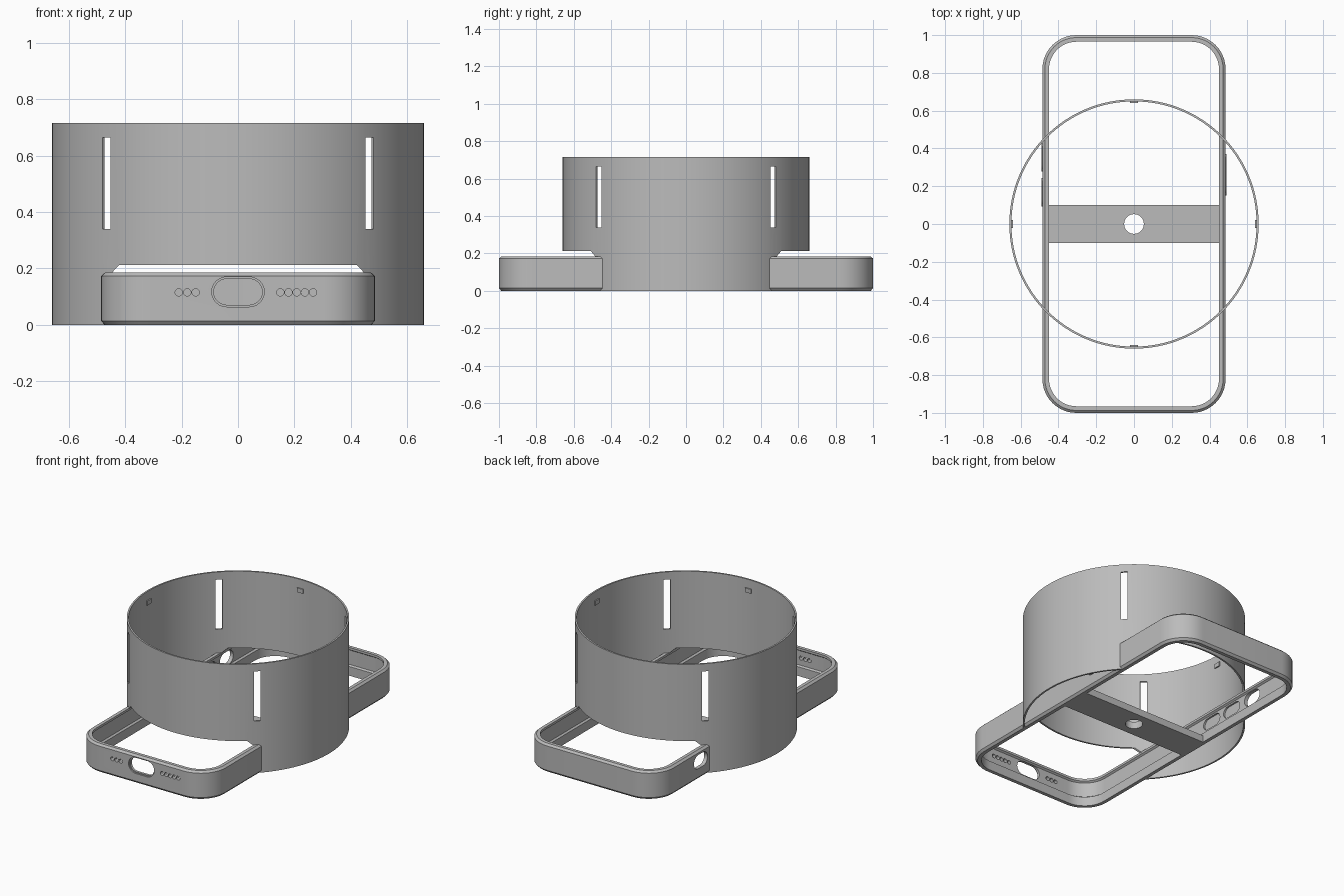
import bpy, bmesh, math
from mathutils import Matrix

if "Cube" in bpy.data.objects:
    bpy.data.objects.remove(bpy.data.objects["Cube"])

grey = bpy.data.materials.new("plain_grey")
grey.diffuse_color = (0.5, 0.5, 0.5, 1)
grey.use_nodes = True
grey.node_tree.nodes["Principled BSDF"].inputs["Base Color"].default_value = grey.diffuse_color


def finish(name, bm):
    bmesh.ops.recalc_face_normals(bm, faces=bm.faces)
    me = bpy.data.meshes.new(name)
    bm.to_mesh(me)
    bm.free()
    me.materials.append(grey)
    ob = bpy.data.objects.new(name, me)
    bpy.context.collection.objects.link(ob)
    return ob


def sweep(name, outline, section):
    """Closed (inset, z) section carried around an outline."""
    bm = bmesh.new()
    rows = [[bm.verts.new((x, y, z)) for x, y in outline(d)] for d, z in section]
    n = len(rows[0])
    for i, a in enumerate(rows):
        b = rows[(i + 1) % len(rows)]
        for j in range(n):
            k = (j + 1) % n
            bm.faces.new((a[j], a[k], b[k], b[j]))
    return finish(name, bm)


def prism(name, pts, axis, lo, hi, turn=0.0):
    """2D shape extruded along x, y or z, then turned about z."""
    put = {'x': lambda u, v, t: (t, u, v),
           'y': lambda u, v, t: (u, t, v),
           'z': lambda u, v, t: (u, v, t)}[axis]
    bm = bmesh.new()
    a = [bm.verts.new(put(u, v, lo)) for u, v in pts]
    b = [bm.verts.new(put(u, v, hi)) for u, v in pts]
    bm.faces.new(a)
    bm.faces.new(b[::-1])
    n = len(pts)
    for j in range(n):
        k = (j + 1) % n
        bm.faces.new((a[j], a[k], b[k], b[j]))
    bm.transform(Matrix.Rotation(turn, 4, 'Z'))
    return finish(name, bm)


def rect(u0, u1, v0, v1):
    return [(u0, v0), (u1, v0), (u1, v1), (u0, v1)]


def stadium(cu, cv, w, h, n=12):
    r, s = h / 2, max(w - h, 0) / 2
    pts = []
    for side in (1, -1):
        for i in range(n + 1):
            if s == 0 and i == n:
                continue
            t = math.pi * (i / n - 0.5) + (0 if side == 1 else math.pi)
            pts.append((cu + side * s + r * math.cos(t), cv + r * math.sin(t)))
    return pts


def cut(ob, cutter):
    m = ob.modifiers.new("cut", 'BOOLEAN')
    m.operation, m.solver, m.object = 'DIFFERENCE', 'EXACT', cutter
    bpy.context.view_layer.objects.active = ob
    bpy.ops.object.modifier_apply(modifier=m.name)
    bpy.data.objects.remove(cutter)


def rounded(d):
    r = 0.18 - d
    pts = []
    for q, (sx, sy) in enumerate(((1, 1), (-1, 1), (-1, -1), (1, -1))):
        for i in range(13):
            t = math.pi / 2 * (q + i / 12)
            pts.append((sx * 0.305 + r * math.cos(t), sy * 0.82 + r * math.sin(t)))
    return pts


def circle(d, n=128):
    return [((0.66 - d) * math.cos(2 * math.pi * i / n),
             (0.66 - d) * math.sin(2 * math.pi * i / n)) for i in range(n)]


# Bumper frame with an inner groove
frame = sweep("bumper_frame", rounded, [
    (0, 0.014), (0, 0.173), (0.013, 0.185), (0.035, 0.185), (0.035, 0.17),
    (0.024, 0.162), (0.024, 0.068), (0.035, 0.06), (0.035, 0), (0.012, 0)])

# Charging port with a countersunk edge, and small round holes
cut(frame, prism("port_rim", stadium(0, 0.117, 0.186, 0.106), 'y', -1.1, -0.992))
cut(frame, prism("port", stadium(0, 0.117, 0.172, 0.092), 'y', -1.1, -0.9))
for x in (-0.21, -0.18, -0.15, 0.15, 0.179, 0.208, 0.237, 0.266):
    cut(frame, prism("dot", stadium(x, 0.115, 0.026, 0.026, 10), 'y', -1.1, -0.9))

# Switch hole on the left side
cut(frame, prism("switch_hole", stadium(0.54, 0.115, 0.14, 0.09), 'x', -0.6, -0.4))

# Button recesses inside the walls, with raised pads outside
for name, side, y, w in (("volume_down", -1, 0.168, 0.15),
                         ("volume_up", -1, 0.352, 0.15),
                         ("power", 1, 0.26, 0.22)):
    lo, hi = sorted((side * 0.472, side * 0.40))
    cut(frame, prism("recess", stadium(y, 0.115, w, 0.075), 'x', lo, hi))
    lo, hi = sorted((side * 0.478, side * 0.490))
    prism(name + "_pad", stadium(y, 0.115, w, 0.075), 'x', lo, hi)

# Thin cylindrical shroud
ring = sweep("cylinder_shroud", circle, [(0, 0), (0, 0.715), (0.011, 0.715), (0.011, 0)])
half = [(0.465, -0.1), (0.465, 0.165), (0.447, 0.185), (0.42, 0.213)]
cut(ring, prism("opening", half + [(-x, z) for x, z in half[::-1]], 'y', -1, 1))

# Four diagonal slots and four small inner clips
for k in range(4):
    a = k * math.pi / 2
    cut(ring, prism("slot", rect(-0.02, 0.02, 0.34, 0.665), 'x', 0.6, 0.72, a + math.pi / 4))
    prism("inner_clip", rect(-0.022, 0.022, 0.63, 0.658), 'x', 0.641, 0.654, a)

# Cross bar with a centre hole
bar = prism("cross_bar", rect(-0.455, 0.455, -0.1, 0.1), 'z', 0, 0.045)
cut(bar, prism("bar_hole", stadium(0, 0, 0.104, 0.104, 20), 'z', -0.1, 0.2))

# Smooth curved walls, keep crisp edges
for ob in bpy.context.scene.objects:
    ob.select_set(True)
bpy.context.view_layer.objects.active = frame
bpy.ops.object.shade_smooth_by_angle(angle=math.radians(25))
